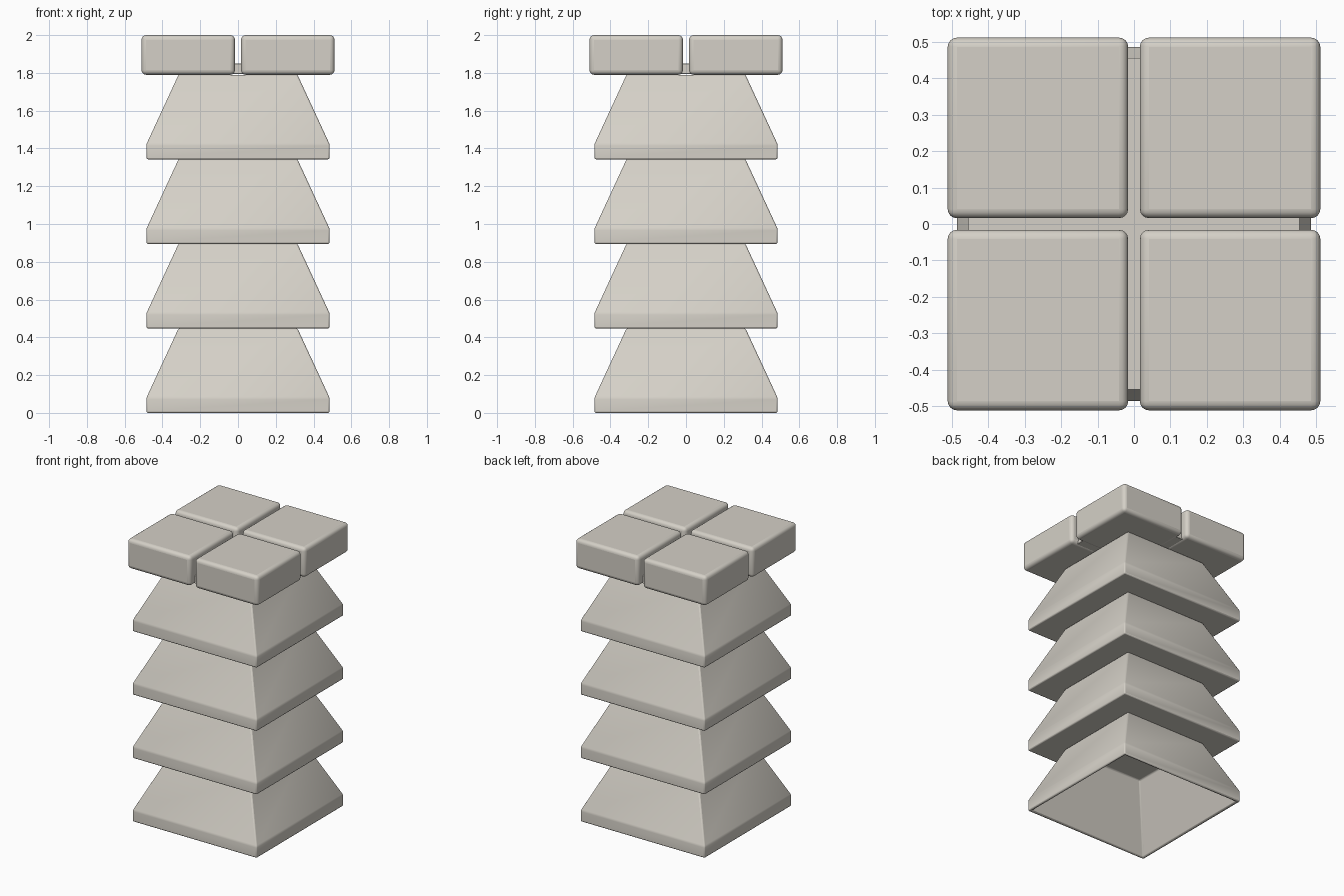
import bpy, bmesh, math

if "Cube" in bpy.data.objects:
    bpy.data.objects.remove(bpy.data.objects["Cube"])

stone = bpy.data.materials.new("pale_stone")
stone.diffuse_color = (0.66, 0.63, 0.57, 1)
stone.use_nodes = True
stone.node_tree.nodes["Principled BSDF"].inputs["Base Color"].default_value = stone.diffuse_color

STEP = 0.4475           # height of one tier
TOP = 4 * STEP          # underside of the cap blocks


def finish(bm, name, bevel, segments):
    """Turn a bmesh into a bevelled, smooth-shaded object."""
    bmesh.ops.recalc_face_normals(bm, faces=bm.faces)
    mesh = bpy.data.meshes.new(name)
    bm.to_mesh(mesh)
    bm.free()
    mesh.materials.append(stone)
    obj = bpy.data.objects.new(name, mesh)
    bpy.context.collection.objects.link(obj)
    mod = obj.modifiers.new("soft_edges", 'BEVEL')
    mod.width, mod.segments = bevel, segments
    mod.limit_method, mod.angle_limit = 'ANGLE', math.radians(20)
    bpy.ops.object.select_all(action='DESELECT')
    obj.select_set(True)
    bpy.context.view_layer.objects.active = obj
    bpy.ops.object.shade_smooth_by_angle(angle=math.radians(35))
    return obj


def square_loft(name, profile, z0=0.0, bevel=0.008, segments=2):
    """Stack square rings of (half width, height), closed at both ends."""
    bm = bmesh.new()
    rings = [[bm.verts.new((sx * h, sy * h, z0 + z))
              for sx, sy in ((-1, -1), (1, -1), (1, 1), (-1, 1))]
             for h, z in profile]
    for a, b in zip(rings, rings[1:]):
        for i in range(4):
            j = (i + 1) % 4
            bm.faces.new((a[i], a[j], b[j], b[i]))
    bm.faces.new(rings[0])
    bm.faces.new(rings[-1])
    return finish(bm, name, bevel, segments)


# Flared tiers: the lowest is hollow underneath, the others are closed
outside = [(0.485, 0), (0.485, 0.08), (0.315, STEP)]
hollow = [(0.295, STEP - 0.015), (0.467, 0)]
square_loft("bottom_tier", hollow + outside)
for n in range(1, 4):
    square_loft(f"tier_{n + 1}", outside, n * STEP)

# Plate that joins the four cap blocks
square_loft("cap_plate", [(0.455, 0.004), (0.455, 0.06)], TOP, 0.002, 1)

# Four rounded cap blocks with a cross-shaped gap
for sx in (-1, 1):
    for sy in (-1, 1):
        obj = square_loft("cap_block", [(0.2475, 0), (0.2475, 2 - TOP)],
                          TOP, 0.025, 4)
        obj.location = (sx * 0.2635, sy * 0.2635, 0)
